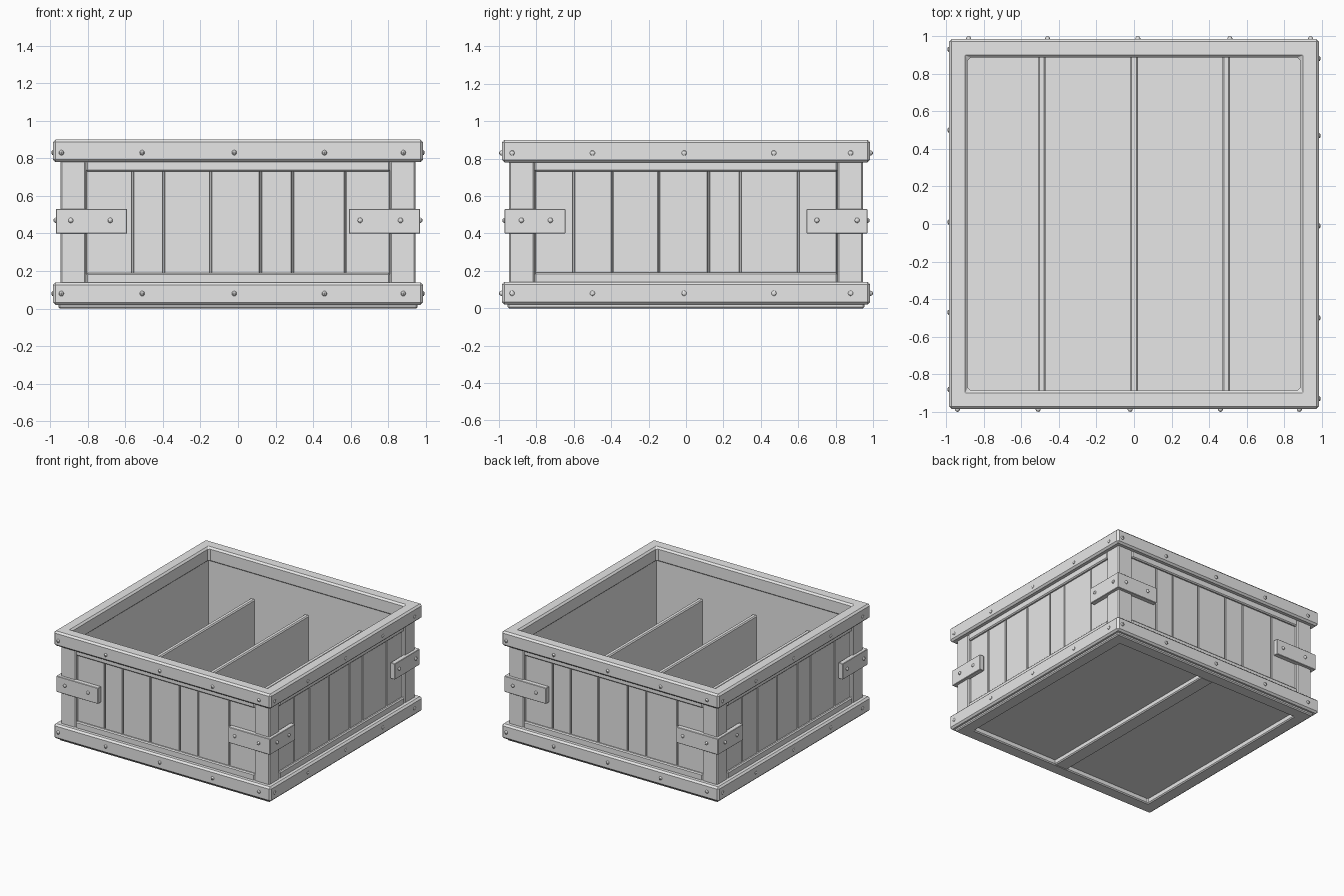
import bpy
import bmesh
from math import pi
from mathutils import Matrix, Vector

if "Cube" in bpy.data.objects:
    bpy.data.objects.remove(bpy.data.objects["Cube"], do_unlink=True)

grey = bpy.data.materials.new("plain_grey")
grey.use_nodes = True
COLOUR = (0.8, 0.8, 0.8, 1)
grey.diffuse_color = COLOUR
grey.node_tree.nodes["Principled BSDF"].inputs["Base Color"].default_value = COLOUR


def finish(name, bm, bevel=0.0, segments=1):
    bmesh.ops.recalc_face_normals(bm, faces=bm.faces)
    mesh = bpy.data.meshes.new(name)
    bm.to_mesh(mesh)
    bm.free()
    mesh.materials.append(grey)
    obj = bpy.data.objects.new(name, mesh)
    bpy.context.collection.objects.link(obj)
    if bevel:
        mod = obj.modifiers.new("edge_wear", "BEVEL")
        mod.width = bevel
        mod.segments = segments
        mod.limit_method = "ANGLE"
    return obj


def add_box(bm, x, y, z, turn=0.0):
    """Add a box spanning three (low, high) ranges, turned about z."""
    centre = Vector([(a + b) / 2 for a, b in (x, y, z)])
    size = [b - a for a, b in (x, y, z)]
    matrix = Matrix.Rotation(turn, 4, "Z") @ Matrix.Translation(centre) @ Matrix.Diagonal((*size, 1))
    bmesh.ops.create_cube(bm, size=1, matrix=matrix)


def square_ring(name, inner, outer, low, high, bevel=0.0):
    """A square hoop around the z axis with a rectangular section."""
    bm = bmesh.new()
    corners = [(-1, -1), (1, -1), (1, 1), (-1, 1)]
    section = [(inner, low), (outer, low), (outer, high), (inner, high)]
    loops = [[bm.verts.new((cx * r, cy * r, z)) for r, z in section] for cx, cy in corners]
    for i in range(4):
        a, b = loops[i], loops[(i + 1) % 4]
        for j in range(4):
            k = (j + 1) % 4
            bm.faces.new((a[j], b[j], b[k], a[k]))
    return finish(name, bm, bevel)


# Hoops, inner walls and base
square_ring("top_rim", 0.885, 0.985, 0.78, 0.9, 0.014)
square_ring("bottom_band", 0.92, 0.985, 0.02, 0.14, 0.014)
square_ring("inner_wall", 0.893, 0.91, 0.04, 0.86)
square_ring("base_frame", 0.85, 0.955, 0.0, 0.06, 0.008)

bm = bmesh.new()
add_box(bm, (-0.9, 0.9), (-0.9, 0.9), (0.04, 0.07))
finish("floor", bm)

bm = bmesh.new()
add_box(bm, (-0.06, 0.06), (-0.86, 0.86), (0.002, 0.05))
finish("base_beam", bm, 0.008)

# Dividers
for name, x in (("left", 0.49), ("middle", 0.0), ("right", -0.49)):
    bm = bmesh.new()
    add_box(bm, (x - 0.02, x + 0.02), (-0.895, 0.895), (0.06, 0.58))
    finish(name + "_divider", bm, 0.008)

# Corner posts
bm = bmesh.new()
for turn in range(4):
    add_box(bm, (-0.945, -0.9), (-0.945, -0.9), (0.04, 0.84), turn * pi / 2)
finish("corner_posts", bm, 0.008)

# Framed plank walls, one per side
FRONT_SEAMS = [-0.81, -0.56, -0.395, -0.145, 0.12, 0.29, 0.57, 0.81]
SIDE_SEAMS = [-0.81, -0.60, -0.395, -0.145, 0.12, 0.29, 0.60, 0.81]
FRONT_RIVETS = [-0.94, -0.51, -0.02, 0.46, 0.88]
SIDE_RIVETS = [-0.93, -0.50, -0.01, 0.47, 0.88]
FRONT_STRAP_RIVETS = [-0.89, -0.68, 0.65, 0.865]
SIDE_STRAP_RIVETS = [-0.88, -0.725, 0.70, 0.915]


def add_rivet(bm, x, y, z, height, turn):
    matrix = (Matrix.Rotation(turn, 4, "Z") @ Matrix.Translation((x, y, z))
              @ Matrix.Diagonal((0.014, height, 0.014, 1)))
    bmesh.ops.create_uvsphere(bm, u_segments=10, v_segments=6, radius=1, matrix=matrix)


for index, side in enumerate(("front", "left", "back", "right")):
    turn = index * pi / 2
    is_end = index % 2 == 0
    seams = FRONT_SEAMS if is_end else SIDE_SEAMS

    bm = bmesh.new()
    depth = (-0.945, -0.9)
    for x in ((-0.935, -0.81), (0.81, 0.935)):
        add_box(bm, x, depth, (0.04, 0.84), turn)
    for z in ((0.04, 0.19), (0.73, 0.84)):
        add_box(bm, (-0.81, 0.81), depth, z, turn)
    finish(side + "_frame", bm, 0.008)

    bm = bmesh.new()
    for a, b in zip(seams, seams[1:]):
        add_box(bm, (a + 0.003, b - 0.003), (-0.926, -0.9), (0.18, 0.74), turn)
    finish(side + "_planks", bm, 0.004)

    bm = bmesh.new()
    height = 0.015 if is_end else 0.008
    for x in FRONT_RIVETS if is_end else SIDE_RIVETS:
        for z in (0.08, 0.83):
            add_rivet(bm, x, -0.985, z, height, turn)
    for x in FRONT_STRAP_RIVETS if is_end else SIDE_STRAP_RIVETS:
        add_rivet(bm, x, -0.97, 0.47, 0.012, turn)
    finish(side + "_rivets", bm)

# Corner straps: an L-shaped outline raised to a plate
outline = [(0.59, 0.97), (0.97, 0.97), (0.97, 0.645), (0.93, 0.645), (0.93, 0.93), (0.59, 0.93)]
for end, sy in (("front", -1), ("back", 1)):
    for side, sx in (("left", 1), ("right", -1)):
        bm = bmesh.new()
        face = bm.faces.new([bm.verts.new((x * sx, y * sy, 0.4)) for x, y in outline])
        top = bmesh.ops.extrude_face_region(bm, geom=[face])["geom"]
        bmesh.ops.translate(bm, vec=(0, 0, 0.13), verts=[v for v in top if isinstance(v, bmesh.types.BMVert)])
        finish(f"{end}_{side}_strap", bm, 0.003)
